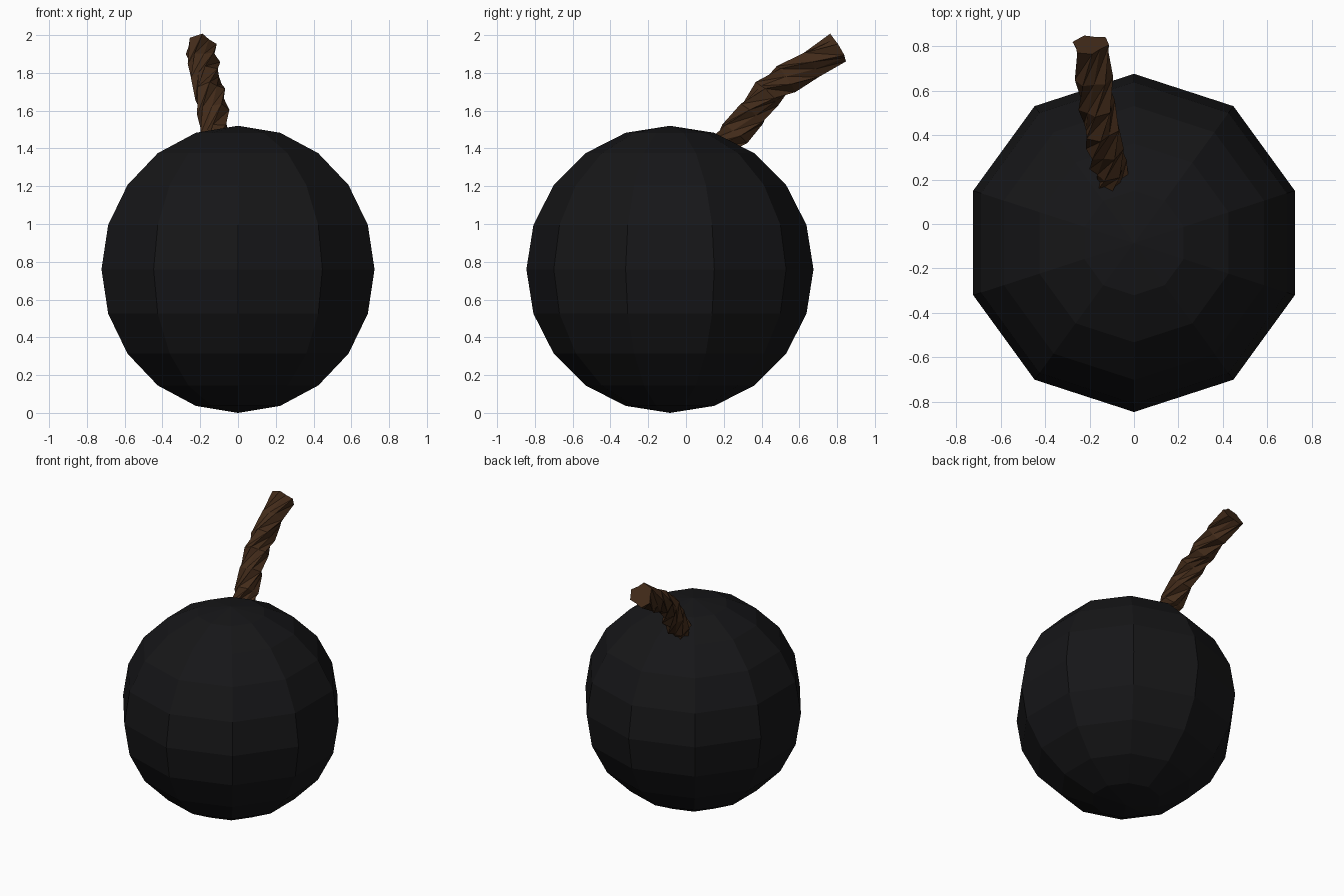
import bpy, bmesh, math
from mathutils import Vector, Matrix

if "Cube" in bpy.data.objects:
    bpy.data.objects.remove(bpy.data.objects["Cube"])


def material(name, color):
    m = bpy.data.materials.new(name)
    m.diffuse_color = (*color, 1)
    m.use_nodes = True
    m.node_tree.nodes["Principled BSDF"].inputs["Base Color"].default_value = m.diffuse_color
    return m


def make_object(name, bm, mat):
    bmesh.ops.recalc_face_normals(bm, faces=bm.faces[:])
    mesh = bpy.data.meshes.new(name)
    bm.to_mesh(mesh)
    bm.free()
    mesh.materials.append(mat)
    obj = bpy.data.objects.new(name, mesh)
    bpy.context.collection.objects.link(obj)
    return obj


# Round body: faceted ball, ten sides, corners on the front and back
R = 0.76
bm = bmesh.new()
profile = [bm.verts.new((0, R * math.sin(math.pi * i / 10), R * math.cos(math.pi * i / 10)))
           for i in range(11)]
edges = [bm.edges.new(p) for p in zip(profile, profile[1:])]
bmesh.ops.spin(bm, geom=profile + edges, axis=(0, 0, 1), cent=(0, 0, 0),
               angle=math.tau, steps=10)
bmesh.ops.remove_doubles(bm, verts=bm.verts[:], dist=0.001)
bmesh.ops.translate(bm, verts=bm.verts[:], vec=(0, -0.085, R))
make_object("ball_body", bm, material("black", (0.008, 0.008, 0.009)))

# Fuse: three-lobed twisted rope swept along a bent path
path = [Vector(p) for p in [
    (-0.10, 0.19, 1.39), (-0.115, 0.26, 1.475), (-0.13, 0.345, 1.585),
    (-0.15, 0.43, 1.69), (-0.165, 0.53, 1.765), (-0.18, 0.66, 1.845),
    (-0.197, 0.807, 1.933)]]
LOBE = [(-24, 0.087), (24, 0.087), (60, 0.066)]
TWIST = math.radians(42)
bm = bmesh.new()
rings = []
for i, p in enumerate(path):
    t = (path[min(i + 1, len(path) - 1)] - path[max(i - 1, 0)]).normalized()
    u = Vector((1, 0, 0))
    u = (u - t * u.dot(t)).normalized()
    v = t.cross(u)
    ring = []
    for k in range(3):
        for deg, r in LOBE:
            a = math.radians(deg + 120 * k) + i * TWIST
            ring.append(bm.verts.new(p + r * (u * math.cos(a) + v * math.sin(a))))
    rings.append(ring)
n = len(rings[0])
for a, b in zip(rings, rings[1:]):
    for j in range(n):
        k = (j + 1) % n
        bm.faces.new((a[j], a[k], b[k]))
        bm.faces.new((a[j], b[k], b[j]))
bm.faces.new(rings[0])
bm.faces.new(rings[-1])
make_object("rope_fuse", bm, material("rope_brown", (0.055, 0.024, 0.01)))
